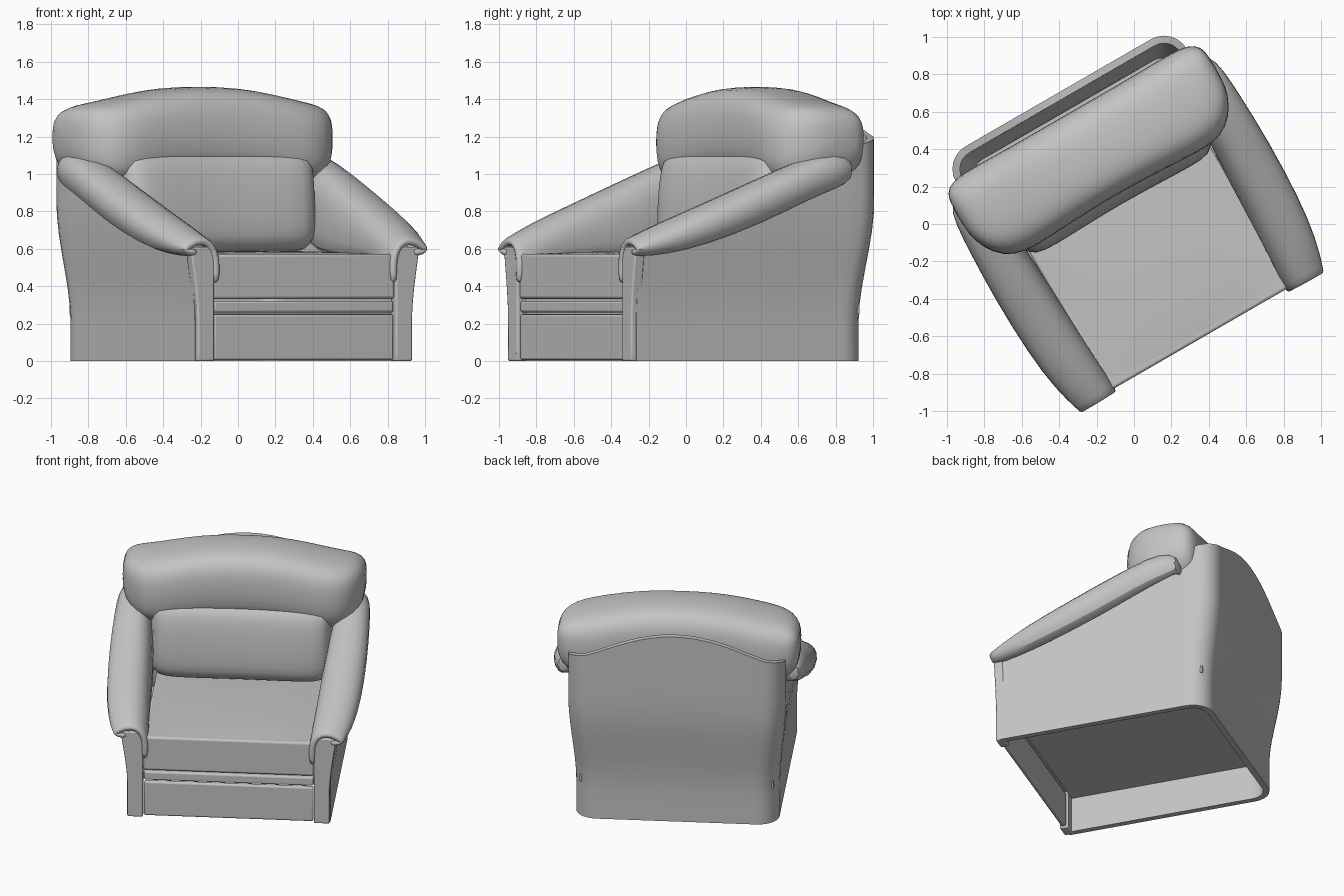
import bpy, bmesh, math

cube = bpy.data.objects.get("Cube")
if cube:
    bpy.data.objects.remove(cube, do_unlink=True)

TURN = math.radians(30)  # the whole chair stands turned about z

fabric = bpy.data.materials.new("grey_upholstery")
fabric.use_nodes = True
fabric.diffuse_color = (0.55, 0.55, 0.55, 1)
fabric.node_tree.nodes["Principled BSDF"].inputs["Base Color"].default_value = (0.55, 0.55, 0.55, 1)


def finish(name, bm, mods=(), angle=40):
    bmesh.ops.recalc_face_normals(bm, faces=bm.faces)
    mesh = bpy.data.meshes.new(name)
    bm.to_mesh(mesh)
    bm.free()
    mesh.materials.append(fabric)
    obj = bpy.data.objects.new(name, mesh)
    bpy.context.collection.objects.link(obj)
    obj.rotation_euler.z = TURN
    for kind, settings in mods:
        mod = obj.modifiers.new(kind.title(), kind)
        for key, value in settings.items():
            setattr(mod, key, value)
    bpy.ops.object.select_all(action="DESELECT")
    obj.select_set(True)
    bpy.context.view_layer.objects.active = obj
    bpy.ops.object.shade_smooth_by_angle(angle=math.radians(angle))


def loft(rings, closed=True, caps=True):
    bm = bmesh.new()
    rows = [[bm.verts.new(p) for p in ring] for ring in rings]
    n = len(rows[0])
    for a, b in zip(rows, rows[1:]):
        for i in range(n if closed else n - 1):
            j = (i + 1) % n
            bm.faces.new((a[i], a[j], b[j], b[i]))
    if caps:
        bm.faces.new(rows[0])
        bm.faces.new(rows[-1])
    return bm


def box(name, half_u, v0, v1, z0, z1, bevel):
    ring = [(-half_u, v0), (half_u, v0), (half_u, v1), (-half_u, v1)]
    bm = loft([[(u, v, z) for u, v in ring] for z in (z0, z1)])
    finish(name, bm, [("BEVEL", {"width": bevel, "segments": 3})])


def flare(z):
    t = min(max((z - 0.2) / 0.65, 0), 1)
    return t * t * (3 - 2 * t)


def side_u(z):
    return 0.645 + 0.047 * flare(z)


def back_v(z):
    return 0.72 + 0.07 * flare(z)


def cushion_ring(u, v0, v1, z0, z1, lean=0.0, power=0.65, n=20):
    ring = []
    for i in range(n):
        a = math.tau * i / n
        c, s = math.cos(a), math.sin(a)
        y = math.copysign(abs(c) ** power, c)
        z = math.copysign(abs(s) ** power, s)
        ring.append((u, (v0 + v1) / 2 + y * (v1 - v0) / 2 + lean * z,
                     (z0 + z1) / 2 + z * (z1 - z0) / 2))
    return ring


def mirrored(stations):
    left = [(-s[0],) + s[1:] for s in reversed(stations) if s[0] > 0]
    return left + stations


SUB = ("SUBSURF", {"levels": 1, "render_levels": 1})
MIRROR = ("MIRROR", {"use_axis": (True, False, False), "merge_threshold": 0.002})

# Outer shell: sides and arched back in one curved wall
CORNER = 0.12
columns = []
for v in (-0.69, -0.45, -0.2, 0.05, 0.3, 0.48, 0.57):
    columns.append((lambda z, v=v: (side_u(z), v), 0.58 + 0.38 * (v + 0.7)))
for k in range(7):
    a = math.pi / 2 * k / 6
    columns.append((lambda z, a=a: (side_u(z) - CORNER * (1 - math.cos(a)),
                                    back_v(z) - CORNER * (1 - math.sin(a))), 1.16 + 0.008 * k))
for k in range(7):
    u = 0.48 * (1 - k / 6)
    columns.append((lambda z, u=u: (u, back_v(z)), 1.19 + 0.17 * math.cos(math.pi * u / 1.2)))
rings = []
for plan, top in columns:
    heights = [top * i / 12 for i in range(13)]
    rings.append([(*plan(z), z) for z in heights])
finish("outer_shell", loft(rings, closed=False, caps=False),
       [MIRROR, ("SOLIDIFY", {"thickness": 0.04, "offset": 0}), ("EDGE_SPLIT", {})])

# Front posts under the arm pads
rings = []
for i in range(9):
    z = 0.61 * i / 8
    outer = side_u(z) + 0.016 + 0.02 * flare(z)
    rings.append([(0.56, -0.72, z), (outer, -0.72, z), (outer, -0.66, z), (0.56, -0.66, z)])
finish("front_post", loft(rings), [MIRROR, ("BEVEL", {"width": 0.008, "segments": 2})])

# Arm pads: padded strips draped over the arms
# station: v, top, inner hem, outer hem, inner u, outer u
pads = [(-0.73, 0.635, 0.40, 0.58, 0.55, 0.735),
        (-0.70, 0.65, 0.42, 0.57, 0.55, 0.745),
        (-0.55, 0.72, 0.53, 0.58, 0.56, 0.79),
        (-0.32, 0.81, 0.55, 0.63, 0.57, 0.82),
        (0.03, 0.95, 0.56, 0.75, 0.58, 0.83),
        (0.30, 1.06, 0.60, 0.87, 0.60, 0.82),
        (0.47, 1.11, 0.80, 0.93, 0.64, 0.81),
        (0.58, 1.085, 0.95, 0.97, 0.67, 0.785)]
rings = []
for v, top, hem_in, hem_out, ui, uo in pads:
    w = uo - ui
    rings.append([(ui, v, hem_in), (ui - 0.005, v, (hem_in + top) / 2),
                  (ui + 0.06 * w, v, top - 0.05), (ui + 0.3 * w, v, top),
                  (ui + 0.7 * w, v, top - 0.005), (ui + 0.95 * w, v, top - 0.04),
                  (uo, v, (hem_out + top) / 2 - 0.01), (uo - 0.1 * w, v, hem_out + 0.01),
                  (uo - 0.4 * w, v, hem_out + 0.005)])
bm = loft(rings, closed=False, caps=False)
bm.verts.ensure_lookup_table()
bm.faces.new(bm.verts[-len(rings[0]):])
finish("arm_pad", bm, [MIRROR, ("SOLIDIFY", {"thickness": 0.045, "offset": 0}), SUB], 60)

# Seat: base board, trim rail, seat block and the closing underside
box("base_board", 0.555, -0.705, -0.67, 0.005, 0.25, 0.012)
box("trim_rail", 0.555, -0.705, -0.6, 0.26, 0.322, 0.012)
box("seat_block", 0.56, -0.708, 0.6, 0.332, 0.572, 0.015)
box("seat_underside", 0.635, -0.66, 0.705, 0.25, 0.3, 0.002)

# Softly domed seat top
rings = []
for i in range(9):
    u = -0.55 + 1.1 * i / 8
    row = []
    for j in range(9):
        v = -0.7 + 1.1 * j / 8
        dome = math.sin(math.pi * i / 8) * math.sin(math.pi * j / 8)
        row.append((u, v, 0.57 + 0.02 * math.sqrt(max(dome, 0))))
    rings.append(row)
finish("seat_top", loft(rings, closed=False, caps=False))

# Lower back cushion, widening a little into the wings
lower = mirrored([(0.0, 0.13, 0.67, 0.57, 1.14, 0.025), (0.2, 0.125, 0.67, 0.57, 1.14, 0.025),
                  (0.42, 0.115, 0.67, 0.57, 1.14, 0.02), (0.54, 0.12, 0.66, 0.58, 1.14, 0.02),
                  (0.60, 0.19, 0.62, 0.62, 1.12, 0.015)])
finish("lower_back_cushion", loft([cushion_ring(*s, power=0.5) for s in lower]), [SUB], 70)

# Upper back cushion with drooping rounded ends
upper = mirrored([(0.0, 0.18, 0.69, 0.99, 1.47), (0.2, 0.175, 0.69, 0.99, 1.465),
                  (0.4, 0.165, 0.69, 0.97, 1.435), (0.58, 0.155, 0.695, 0.92, 1.395),
                  (0.69, 0.20, 0.69, 0.96, 1.375), (0.76, 0.29, 0.67, 1.03, 1.345),
                  (0.798, 0.40, 0.61, 1.12, 1.29)])
finish("upper_back_cushion", loft([cushion_ring(*s) for s in upper]), [SUB], 70)
